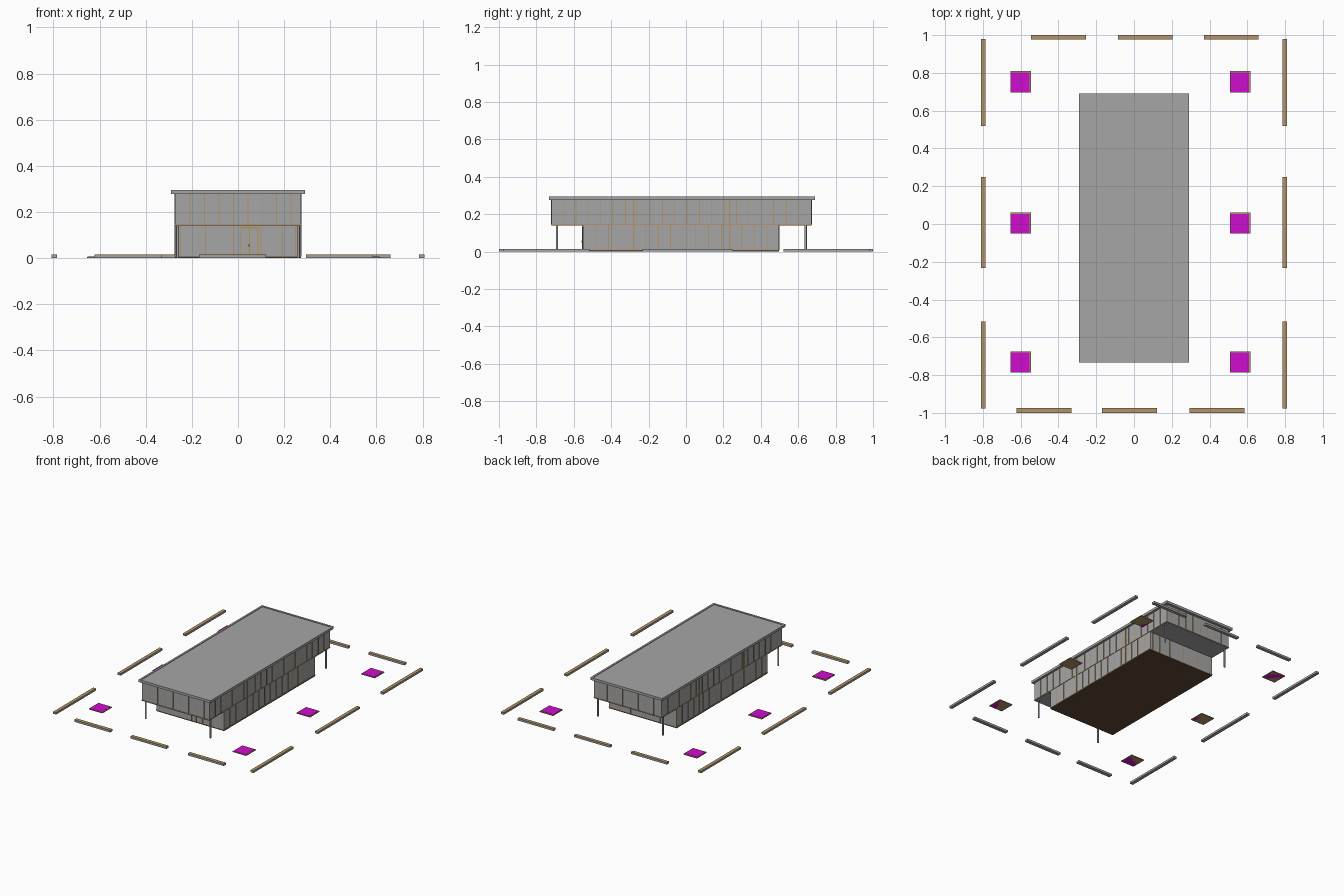
import bpy, bmesh
from mathutils import Matrix, Vector

cube = bpy.data.objects.get("Cube")
if cube:
    bpy.data.objects.remove(cube, do_unlink=True)


def material(name, rgb):
    m = bpy.data.materials.new(name)
    m.use_nodes = True
    m.diffuse_color = (*rgb, 1)
    m.node_tree.nodes["Principled BSDF"].inputs["Base Color"].default_value = (*rgb, 1)
    return m


grey = material("grey panel", (0.38, 0.38, 0.38))
tan = material("tan timber", (0.45, 0.3, 0.14))
orange = material("orange door trim", (0.5, 0.28, 0.07))
brown = material("dark brown floor", (0.12, 0.07, 0.035))
magenta = material("magenta planting", (0.62, 0.004, 0.62))


def boxes(name, mat, spans):
    """One object from boxes, each given as x, y and z ranges."""
    bm = bmesh.new()
    for span in spans:
        mid = Vector([(a + b) / 2 for a, b in span])
        size = [b - a for a, b in span]
        bmesh.ops.create_cube(bm, size=1, matrix=Matrix.Translation(mid) @ Matrix.Diagonal((*size, 1)))
    mesh = bpy.data.meshes.new(name)
    bm.to_mesh(mesh)
    bm.free()
    mesh.materials.append(mat)
    obj = bpy.data.objects.new(name, mesh)
    bpy.context.collection.objects.link(obj)
    return obj


def around(c, half):
    return (c - half, c + half)


# Main volumes
W = 0.273
FRONT, BACK = -0.72, 0.67
LOW_FRONT, LOW_BACK = -0.55, 0.497
MID = 0.145
EAVE = 0.28
boxes("ground_floor_slab", brown, [((-W, W), (LOW_FRONT, LOW_BACK), (0, 0.008))])
boxes("ground_floor_walls", grey, [((-W, W), (LOW_FRONT, LOW_BACK), (0.008, MID))])
boxes("upper_floor_walls", grey, [((-W, W), (FRONT, BACK), (0.14, EAVE))])

# Roof with a shallow raised rim
RX, RF, RB, RIM = 0.29, -0.732, 0.69, 0.014
TOP = 0.295
boxes("roof_slab", grey, [((-RX, RX), (RF, RB), (0.277, 0.291))])
rim = [((s - RIM / 2, s + RIM / 2), (RF, RB), (0.277, TOP)) for s in (RIM / 2 - RX, RX - RIM / 2)]
rim += [((-RX, RX), y, (0.277, TOP)) for y in ((RF, RF + RIM), (RB - RIM, RB))]
boxes("roof_rim", grey, rim)

# Corner columns under the overhangs
for y, end in ((-0.69, "front"), (0.64, "back")):
    for x, side in ((-0.262, "right"), (0.262, "left")):
        bpy.ops.mesh.primitive_cylinder_add(vertices=12, radius=0.006, depth=0.14, location=(x, y, 0.07))
        bpy.context.object.name = f"{end}_{side}_column"
        bpy.context.object.data.materials.append(grey)
        bpy.ops.object.shade_smooth_by_angle()

# Timber glazing bars on the long sides
T, D = 0.002, 0.003
upper_y = [FRONT + 0.066 * i for i in range(1, 21)]
lower_y = [-0.485, -0.415, -0.28, -0.215, -0.15, -0.083, -0.018, 0.05, 0.12, 0.19, 0.235, 0.3, 0.365, 0.435]
for s, side in ((-1, "right"), (1, "left")):
    x = around(s * W, D)
    bars = [(x, around(y, T), (MID, EAVE)) for y in upper_y]
    bars += [(x, around(y, T), (0.01, MID)) for y in lower_y]
    bars += [(x, (FRONT, BACK), around(MID, T))]
    bars += [(x, (LOW_FRONT, LOW_BACK), (0.008, 0.012))]
    bars += [(x, around(y, 0.004), (0.01, EAVE)) for y in (-0.28, 0.235)]
    boxes(f"{side}_glazing_bars", tan, bars)

# Timber glazing bars on the ends
upper_x = [-0.27 + 0.0625 * i for i in range(1, 9)]
lower_x = [-0.25, -0.14, -0.02, 0.1, 0.19, 0.25]
for y_up, y_low, end in ((FRONT, LOW_FRONT, "front"), (BACK, LOW_BACK, "back")):
    bars = [(around(x, T), around(y_up, D), (MID, EAVE)) for x in upper_x]
    bars += [(around(x, T), around(y_low, D), (0.01, 0.139)) for x in lower_x]
    bars += [((-W, W), around(y_up, D), around(MID, T))]
    boxes(f"{end}_glazing_bars", tan, bars)

# Entrance door: frame, centre joint and handle
door_y = around(LOW_FRONT, 0.005)
frame = [(around(x, 0.002), door_y, (0.008, 0.13)) for x in (0.012, 0.049, 0.086)]
frame.append(((0.01, 0.088), door_y, (0.128, 0.134)))
frame.append((around(0.049, 0.004), around(LOW_FRONT - 0.006, 0.004), (0.05, 0.06)))
boxes("entrance_door_frame", orange, frame)

# Long benches around the plot: grey base with a thin timber top
benches = [(around(s * 0.797, 0.012), y) for s in (-1, 1)
           for y in ((-0.977, -0.515), (-0.232, 0.25), (0.52, 0.98))]
benches += [(around(x, 0.145), (0.976, 1.0)) for x in (-0.4, 0.06, 0.515)]
benches += [(around(x, 0.145), (-1.0, -0.974)) for x in (-0.477, -0.024, 0.44)]
boxes("bench_bases", grey, [(x, y, (0.0, 0.012)) for x, y in benches])
boxes("bench_tops", tan, [(x, y, (0.012, 0.015)) for x, y in benches])

# Square planting beds in timber trays
beds = [(x, y) for x in (-0.6, 0.562) for y in (-0.73, 0.005, 0.753)]
boxes("planter_trays", tan, [(around(x, 0.055), around(y, 0.056), (0, 0.005)) for x, y in beds])
boxes("planter_beds", magenta, [(around(x - 0.002, 0.05), around(y - 0.002, 0.051), (0, 0.007)) for x, y in beds])
